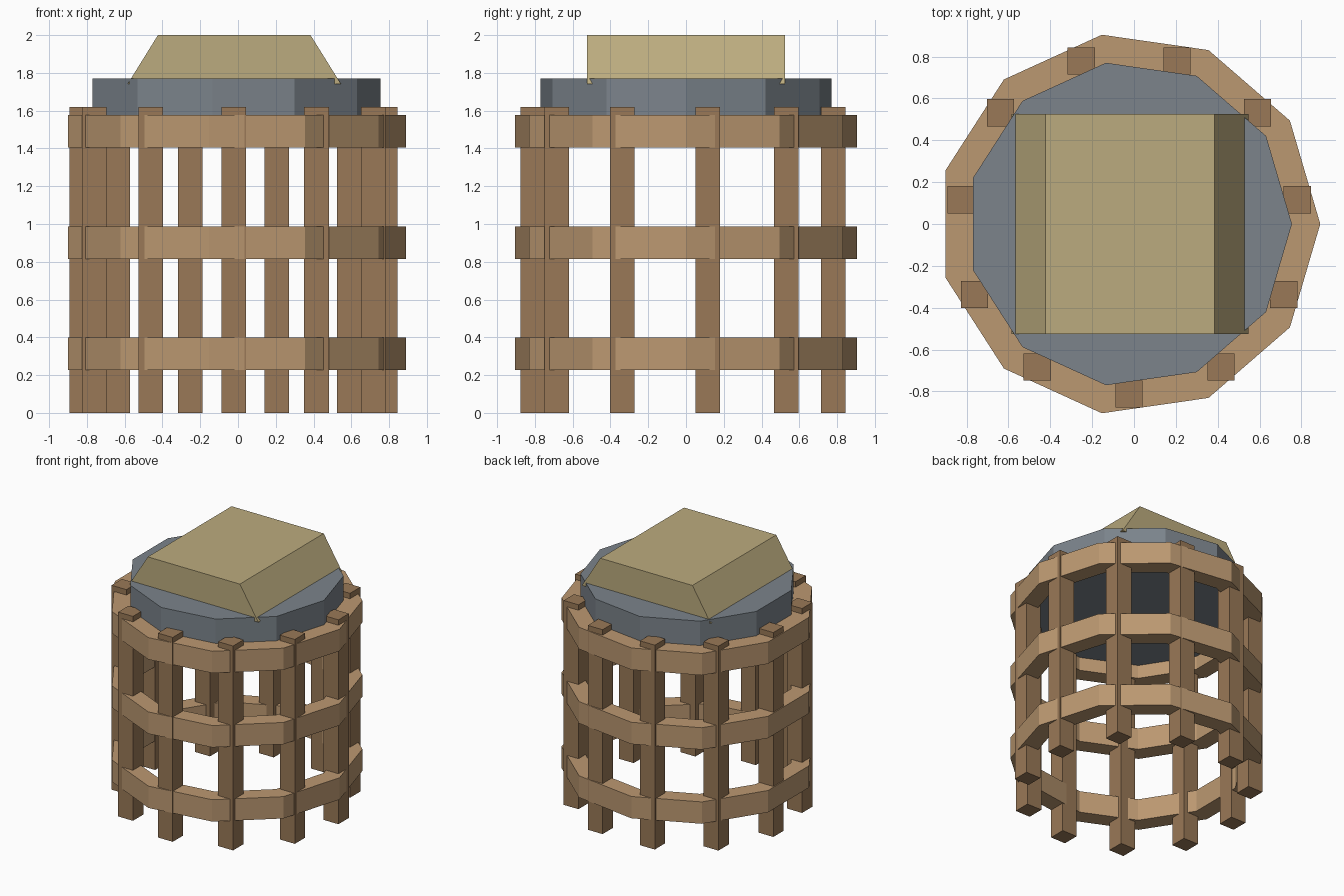
import bpy, bmesh, math

if "Cube" in bpy.data.objects:
    bpy.data.objects.remove(bpy.data.objects["Cube"])

SIDES = 11
CX = -0.0235  # odd-sided rings sit slightly off their bounding-box centre


def material(name, rgb):
    m = bpy.data.materials.new(name)
    m.diffuse_color = (*rgb, 1)
    m.use_nodes = True
    m.node_tree.nodes["Principled BSDF"].inputs["Base Color"].default_value = m.diffuse_color
    return m


def add_object(name, bm, mat):
    bmesh.ops.recalc_face_normals(bm, faces=bm.faces)
    mesh = bpy.data.meshes.new(name)
    bm.to_mesh(mesh)
    bm.free()
    obj = bpy.data.objects.new(name, mesh)
    obj.data.materials.append(mat)
    bpy.context.collection.objects.link(obj)
    return obj


def loop(bm, r, z):
    step = math.tau / SIDES
    return [bm.verts.new((CX + r * math.cos(i * step), r * math.sin(i * step), z))
            for i in range(SIDES)]


def bridge(bm, a, b):
    n = len(a)
    for i in range(n):
        j = (i + 1) % n
        bm.faces.new((a[i], a[j], b[j], b[i]))


band_wood = material("band_wood", (0.50, 0.315, 0.165))
post_wood = material("post_wood", (0.32, 0.19, 0.095))
slate = material("slate", (0.20, 0.23, 0.26))
straw = material("straw", (0.50, 0.41, 0.21))

# Upright posts, square and axis-aligned, set around the circle
for i in range(SIDES):
    a = -math.pi / 2 + i * math.tau / SIDES
    bm = bmesh.new()
    bmesh.ops.create_cube(bm, size=1)
    bmesh.ops.scale(bm, vec=(0.13, 0.13, 1.62), verts=bm.verts)
    bmesh.ops.translate(bm, verts=bm.verts,
                        vec=(CX + 0.812 * math.cos(a), 0.812 * math.sin(a), 0.81))
    add_object(f"post_{i + 1}", bm, post_wood)

# Three horizontal bands
for name, z0 in (("lower_band", 0.227), ("middle_band", 0.815), ("upper_band", 1.404)):
    bm = bmesh.new()
    rings = [loop(bm, r, z) for r, z in
             ((0.9135, z0), (0.9135, z0 + 0.173), (0.775, z0 + 0.173), (0.775, z0))]
    for k in range(4):
        bridge(bm, rings[k], rings[(k + 1) % 4])
    add_object(name, bm, band_wood)

# Grey slab resting inside the upper band
bm = bmesh.new()
bottom, top = loop(bm, 0.778, 1.51), loop(bm, 0.778, 1.77)
bridge(bm, bottom, top)
bm.faces.new(bottom)
bm.faces.new(top)
add_object("slab", bm, slate)

# Trapezoid cap on top, vertical at front and back
profile = ((-0.585, 1.74), (0.546, 1.74), (0.384, 2.0), (-0.424, 2.0))
bm = bmesh.new()
front = [bm.verts.new((x, -0.525, z)) for x, z in profile]
back = [bm.verts.new((x, 0.525, z)) for x, z in profile]
bridge(bm, front, back)
bm.faces.new(front)
bm.faces.new(back)
add_object("cap", bm, straw)
